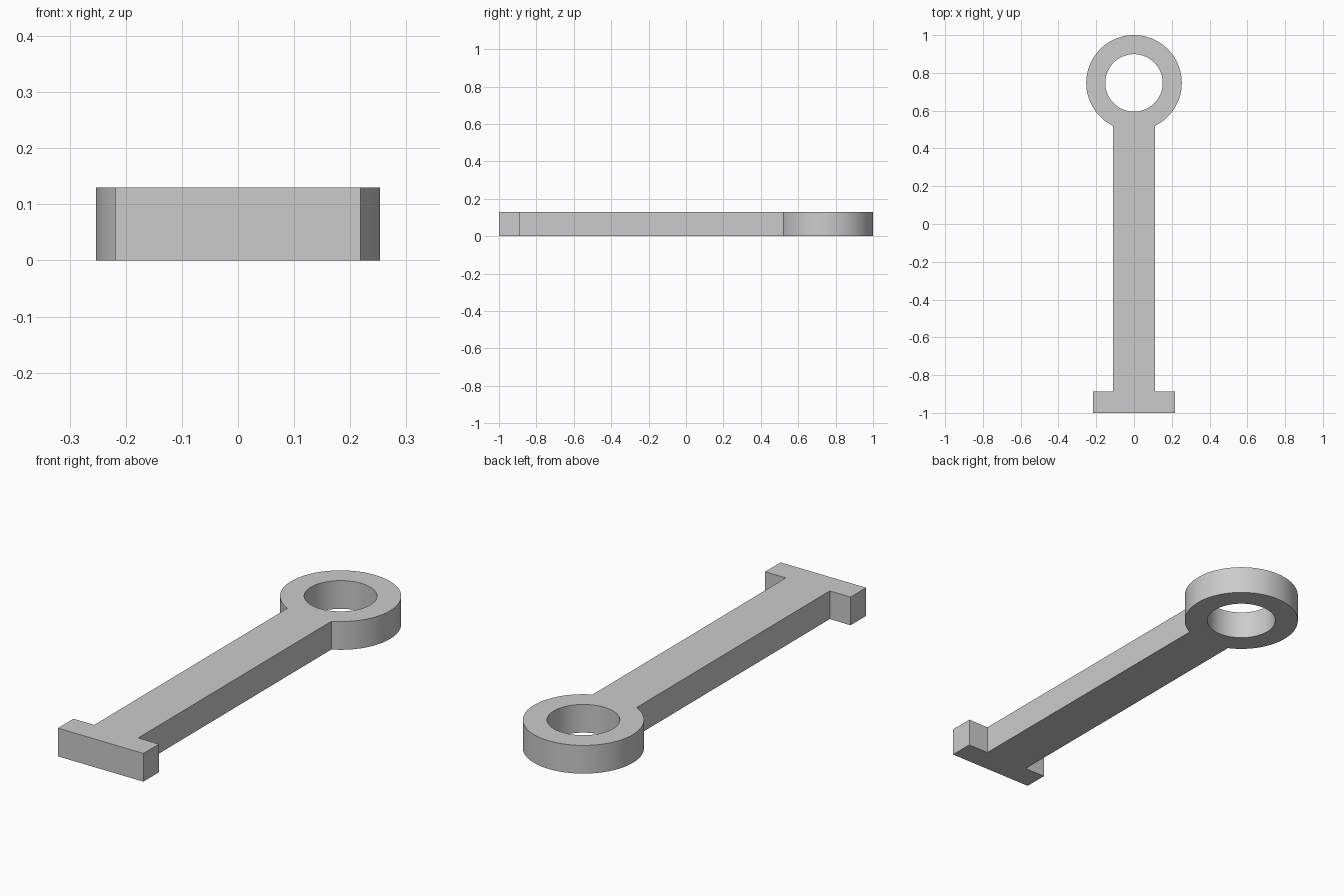
import bpy
import bmesh
from math import sin, cos, asin, pi

cube = bpy.data.objects.get("Cube")
if cube:
    bpy.data.objects.remove(cube, do_unlink=True)

HEIGHT = 0.13
EYE_Y, EYE_R, HOLE_R = 0.747, 0.253, 0.152
SHANK, FOOT, FOOT_TOP = 0.112, 0.218, -0.887
SEGMENTS = 96

# Plain grey material
grey = bpy.data.materials.new("grey")
grey.use_nodes = True
colour = (0.6, 0.6, 0.6, 1)
grey.diffuse_color = colour
grey.node_tree.nodes["Principled BSDF"].inputs["Base Color"].default_value = colour


def arc(radius, start, end, count):
    """Points around the eye centre, angles measured from straight down."""
    return [(radius * sin(start + (end - start) * i / count),
             EYE_Y - radius * cos(start + (end - start) * i / count))
            for i in range(count + 1)]


# Outline: T-shaped foot, straight shank, round eye
neck = asin(SHANK / EYE_R)
right_side = [(FOOT, -1), (FOOT, FOOT_TOP), (SHANK, FOOT_TOP)]
left_side = [(-x, y) for x, y in reversed(right_side)]
outline = right_side + arc(EYE_R, neck, 2 * pi - neck, SEGMENTS) + left_side
hole = arc(HOLE_R, 0, 2 * pi, SEGMENTS)[:-1]

# Fill the outline around the hole and extrude it upward
bm = bmesh.new()
edges = []
for loop in (outline, hole):
    verts = [bm.verts.new((x, y, 0)) for x, y in loop]
    edges += [bm.edges.new((a, b)) for a, b in zip(verts, verts[1:] + verts[:1])]
bmesh.ops.triangle_fill(bm, edges=edges, use_beauty=True)
top = bmesh.ops.extrude_face_region(bm, geom=bm.faces[:], use_keep_orig=True)
bmesh.ops.translate(bm, vec=(0, 0, HEIGHT),
                    verts=[v for v in top["geom"] if isinstance(v, bmesh.types.BMVert)])
bmesh.ops.recalc_face_normals(bm, faces=bm.faces[:])

mesh = bpy.data.meshes.new("eye_link")
bm.to_mesh(mesh)
bm.free()
mesh.materials.append(grey)
link = bpy.data.objects.new("eye_link", mesh)
bpy.context.collection.objects.link(link)

# Smooth round walls, sharp edges elsewhere
bpy.context.view_layer.objects.active = link
link.select_set(True)
bpy.ops.object.shade_smooth_by_angle(angle=pi / 6)
